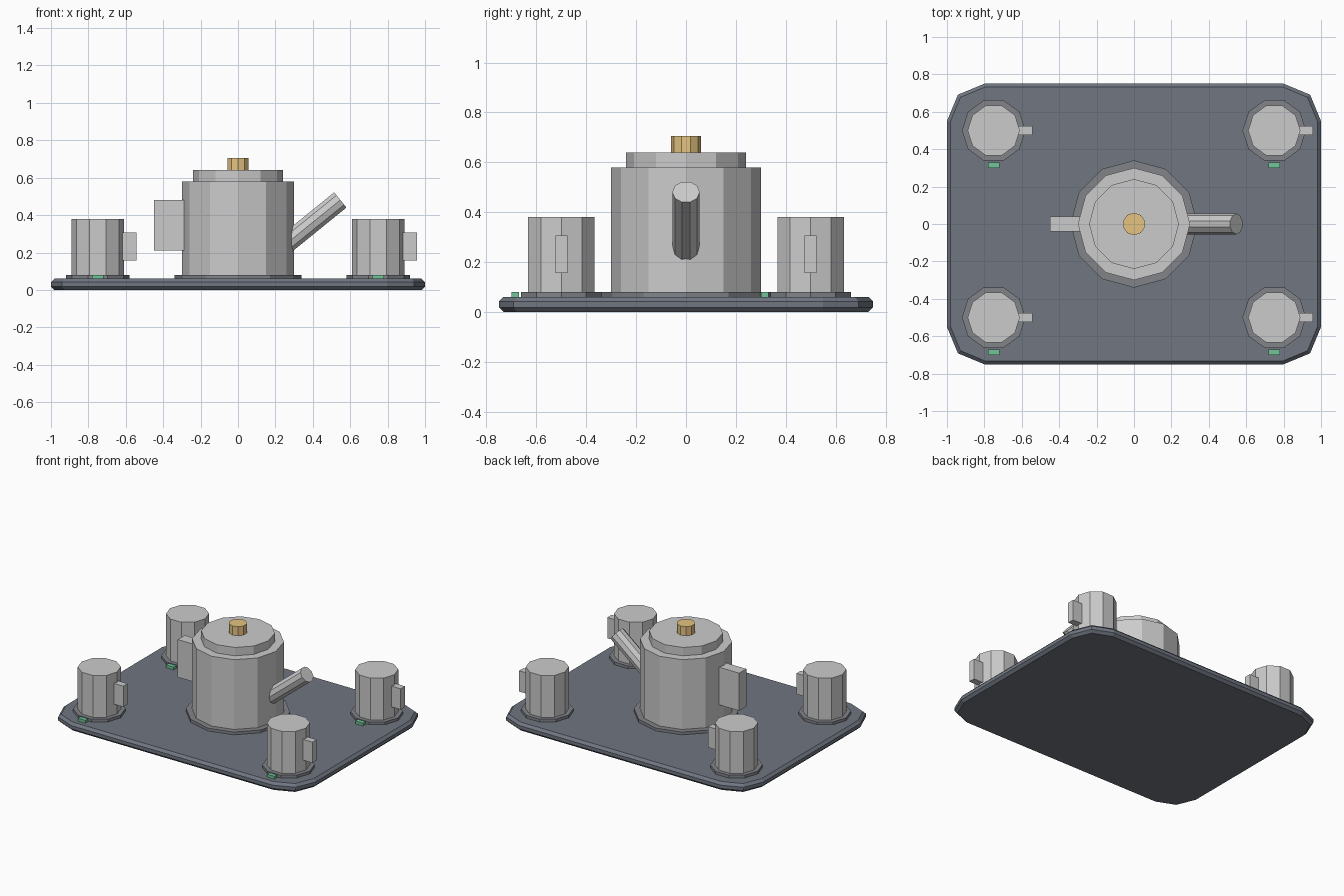
import bpy, bmesh
from math import cos, sin, pi, radians
from mathutils import Vector

if "Cube" in bpy.data.objects:
    bpy.data.objects.remove(bpy.data.objects["Cube"])


def material(name, rgb):
    m = bpy.data.materials.new(name)
    m.diffuse_color = (*rgb, 1)
    m.use_nodes = True
    m.node_tree.nodes["Principled BSDF"].inputs["Base Color"].default_value = m.diffuse_color
    return m


SLATE = material("slate", (0.16, 0.18, 0.22))
DARK = material("dark_grey", (0.22, 0.23, 0.25))
GOLD = material("gold", (0.78, 0.55, 0.22))
GREEN = material("green", (0.16, 0.55, 0.32))


def finish(name, bm, mat=None):
    bmesh.ops.recalc_face_normals(bm, faces=bm.faces)
    me = bpy.data.meshes.new(name)
    bm.to_mesh(me)
    bm.free()
    ob = bpy.data.objects.new(name, me)
    bpy.context.collection.objects.link(ob)
    if mat:
        me.materials.append(mat)
    return ob


def prism(name, outline, z0, z1, mat=None):
    bm = bmesh.new()
    face = bm.faces.new([bm.verts.new((x, y, z0)) for x, y in outline])
    top = bmesh.ops.extrude_face_region(bm, geom=[face])["geom"]
    verts = [g for g in top if isinstance(g, bmesh.types.BMVert)]
    bmesh.ops.translate(bm, verts=verts, vec=(0, 0, z1 - z0))
    return finish(name, bm, mat)


def ngon(n, r, x=0, y=0, start=0.0):
    return [(x + r * cos(start + 2 * pi * i / n),
             y + r * sin(start + 2 * pi * i / n)) for i in range(n)]


def box(name, x0, x1, y0, y1, z0, z1, mat=None):
    return prism(name, [(x0, y0), (x1, y0), (x1, y1), (x0, y1)], z0, z1, mat)


# Tray: rounded rectangle with chamfered rims
outline = []
for k, (sx, sy) in enumerate([(1, 1), (-1, 1), (-1, -1), (1, -1)]):
    for i in range(3):
        a = k * pi / 2 + i * pi / 4
        outline.append((sx * 0.8 + 0.2 * cos(a), sy * 0.55 + 0.2 * sin(a)))
tray = prism("tray", outline, 0, 0.06, SLATE)
bevel = tray.modifiers.new("chamfer", "BEVEL")
bevel.width = 0.018
bevel.segments = 1
bevel.limit_method = "ANGLE"
bevel.angle_limit = radians(60)

# Pot: stand, body, lid, knob and handle
prism("pot_stand", ngon(12, 0.34), 0.06, 0.08, DARK)
prism("pot_body", ngon(12, 0.30), 0.08, 0.58)
prism("pot_lid", ngon(12, 0.24), 0.58, 0.64)
prism("lid_knob", ngon(10, 0.06, start=pi / 2), 0.64, 0.705, GOLD)
box("pot_handle", -0.45, -0.27, -0.04, 0.04, 0.21, 0.48)

# Spout: tilted ten-sided rod ending inside the pot wall
spout = prism("pot_spout", ngon(10, 0.055, start=pi / 2), -0.38, 0)
tilt = radians(39)
spout.rotation_euler = (0, pi / 2 - tilt, 0)
spout.location = (0.547, 0, 0.481)

# Four cups, each with a coaster, handle and front marker
for sx, side in ((-1, "left"), (1, "right")):
    for sy, end in ((-1, "front"), (1, "back")):
        x, y, tag = 0.75 * sx, 0.5 * sy, f"{end}_{side}"
        prism("coaster_" + tag, ngon(10, 0.17, x, y), 0.06, 0.08, DARK)
        prism("cup_" + tag, ngon(10, 0.14, x, y), 0.08, 0.38)
        box("cup_handle_" + tag, x + 0.12, x + 0.207,
            y - 0.024, y + 0.024, 0.157, 0.306)
        box("marker_" + tag, x - 0.03, x + 0.03,
            y - 0.20, y - 0.17, 0.06, 0.08, GREEN)
